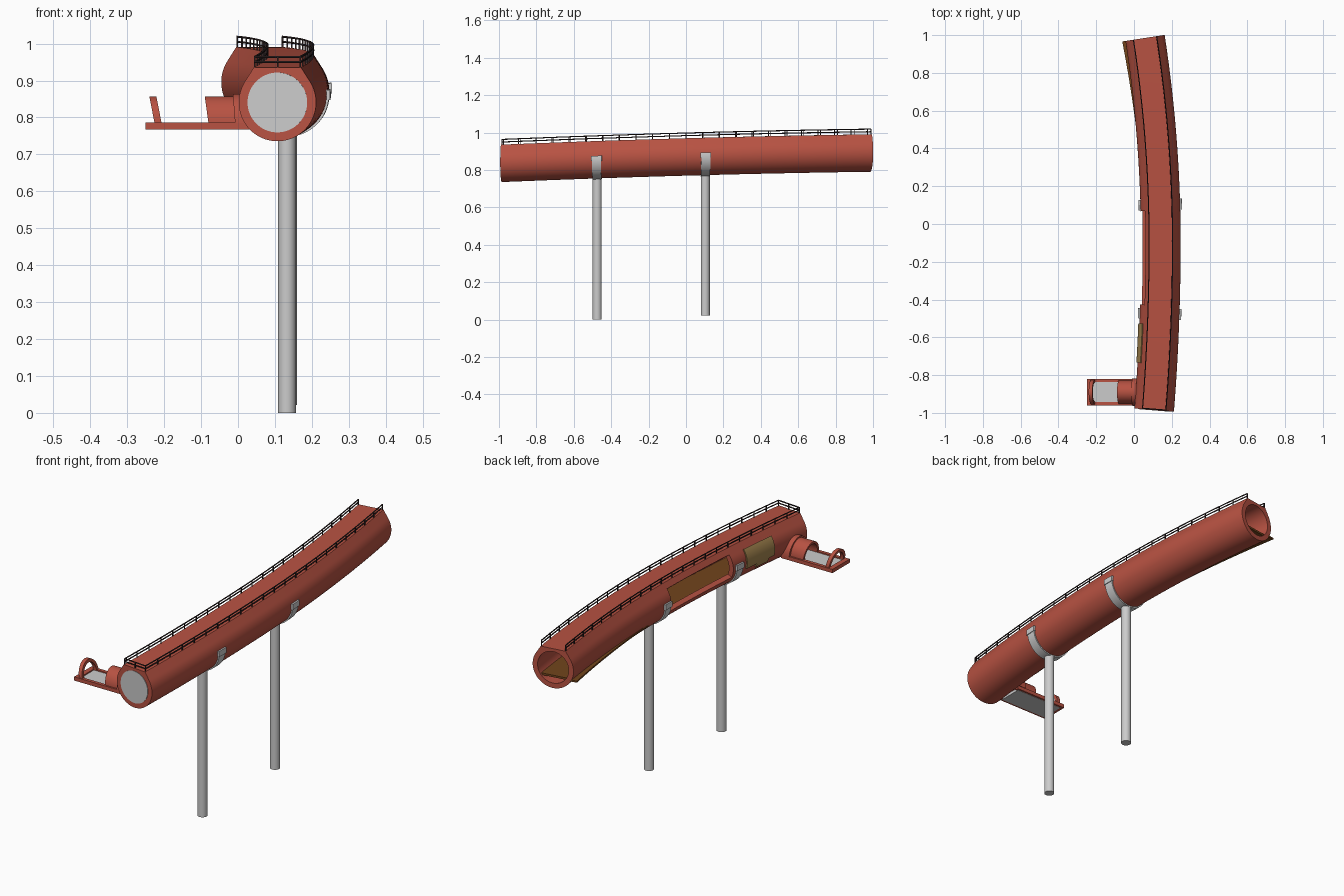
import bpy, bmesh, math
from mathutils import Vector

if "Cube" in bpy.data.objects:
    bpy.data.objects.remove(bpy.data.objects["Cube"])

R, FLAT = 0.105, 0.095


def material(name, rgb):
    m = bpy.data.materials.new(name)
    m.diffuse_color = (*rgb, 1)
    m.use_nodes = True
    m.node_tree.nodes["Principled BSDF"].inputs["Base Color"].default_value = m.diffuse_color
    return m


RED = material("red_paint", (0.48, 0.085, 0.055))
BROWN = material("brown_floor", (0.17, 0.06, 0.012))
GOLD = material("gold_glass", (0.38, 0.24, 0.08))
DARK = material("dark_rail", (0.03, 0.018, 0.018))


def finish(name, bm, mat=None, smooth=True):
    bmesh.ops.recalc_face_normals(bm, faces=bm.faces[:])
    me = bpy.data.meshes.new(name)
    bm.to_mesh(me)
    bm.free()
    ob = bpy.data.objects.new(name, me)
    bpy.context.collection.objects.link(ob)
    if mat:
        me.materials.append(mat)
    if smooth:
        bpy.ops.object.select_all(action='DESELECT')
        ob.select_set(True)
        bpy.context.view_layer.objects.active = ob
        bpy.ops.object.shade_smooth_by_angle(angle=math.radians(30))
    return ob


# curved, gently rising centre line of the walkway
def centre(y):
    k = 0.045 if y < -0.1 else 0.071
    u = y + 1
    return Vector((0.142 - k * (y + 0.1) ** 2, y, 0.84 + 0.042 * u - 0.007 * u * u))


def at(y, u, v):
    k = 0.045 if y < -0.1 else 0.071
    side = Vector((1, 2 * k * (y + 0.1), 0)).normalized()
    return centre(y) + side * u + Vector((0, 0, v))


# outer radius: round, with a flat deck on top
def radius(deg):
    a = math.degrees(math.asin(math.sin(math.radians(deg))))
    if a <= 32.5:
        return R
    if a <= 56.01:
        return R / math.cos(math.radians(a - 32.5))
    return FLAT / math.sin(math.radians(a))


def polar(r, deg):
    return r * math.cos(math.radians(deg)), r * math.sin(math.radians(deg))


def span(a, b, n):
    return [a + (b - a) * i / n for i in range(n + 1)]


def loft(name, rings, mat=None):
    bm = bmesh.new()
    vs = [[bm.verts.new(p) for p in ring] for ring in rings]
    n = len(vs[0])
    for a, b in zip(vs, vs[1:]):
        for j in range(n):
            bm.faces.new((a[j], a[(j + 1) % n], b[(j + 1) % n], b[j]))
    bm.faces.new(vs[0])
    bm.faces.new(vs[-1])
    return finish(name, bm, mat)


def sweep(name, ys, section, mat=None):
    return loft(name, [[at(y, u, v) for u, v in section(y)] for y in ys], mat)


def arc_section(a0, a1, inner, outer, n=24):
    angs = span(a0, a1, n)
    return ([polar(radius(a) + outer, a) for a in angs]
            + [polar(radius(a) + inner, a) for a in reversed(angs)])


# main tube with a wall thickness and a side window opening
WIN = (-0.43, 0.07)
ys = span(-0.985, WIN[0], 14) + span(*WIN, 12)[1:] + span(WIN[1], 0.985, 22)[1:]
bm = bmesh.new()
angs = range(0, 360, 4)
outer = [[bm.verts.new(at(y, *polar(radius(a), a))) for a in angs] for y in ys]
inner = [[bm.verts.new(at(y, *polar(0.08, a))) for a in angs] for y in ys]
pair = {o: i for ro, ri in zip(outer, inner) for o, i in zip(ro, ri)}
for i in range(len(ys) - 1):
    mid = (ys[i] + ys[i + 1]) / 2
    for j, a in enumerate(angs):
        if WIN[0] < mid < WIN[1] and 140 <= a < 204:
            continue
        k = (j + 1) % len(angs)
        for g in (outer, inner):
            bm.faces.new((g[i][j], g[i][k], g[i + 1][k], g[i + 1][j]))
for e in [e for e in bm.edges if e.is_boundary and e.verts[0] in pair]:
    a, b = e.verts
    bm.faces.new((a, b, pair[b], pair[a]))
bmesh.ops.delete(bm, geom=[v for v in bm.verts if not v.link_faces], context='VERTS')
finish("walkway_tube", bm, RED)

# grey front end cap, inner floor and the sill flaring out at the back
sweep("front_end_cap", [-0.987, -0.97], lambda y: [polar(0.081, a) for a in range(0, 360, 6)])
sweep("inner_floor", span(-0.96, 0.975, 40),
      lambda y: [(-0.07, -0.045), (0.07, -0.045), (0.062, -0.055), (-0.062, -0.055)], BROWN)


def sill(y):
    w = 0.094 + 0.028 * (y - 0.25) / 0.735
    return [(-0.085, -0.045), (-w, -0.045), (-w, -0.053), (-0.085, -0.053)]


sweep("side_sill", span(0.25, 0.985, 16), sill, BROWN)

# gold side window with its lower tab
sweep("side_window", span(-0.74, -0.53, 5), lambda y: arc_section(144, 196, -0.004, 0.006), GOLD)
sweep("side_window_tab", span(-0.70, -0.61, 3), lambda y: arc_section(195, 208, -0.004, 0.006), GOLD)

# pillars, cradles and cradle clamps
for tag, y, base in (("front", -0.475, 0.0), ("back", 0.103, 0.022)):
    c = centre(y)
    top = c.z - 0.103
    bm = bmesh.new()
    bmesh.ops.create_cone(bm, cap_ends=True, segments=32, radius1=0.024, radius2=0.024, depth=top - base)
    bmesh.ops.translate(bm, verts=bm.verts[:], vec=(c.x - 0.003, y, (top + base) / 2))
    finish(tag + "_pillar", bm)
    sweep(tag + "_cradle", [y - 0.024, y + 0.024], lambda y: arc_section(176, 364, -0.003, 0.006, 40))
    for side, a in (("left", 172), ("right", -6)):
        sweep(f"{tag}_{side}_clamp", [y - 0.028, y + 0.028],
              lambda y, a=a: arc_section(a, a + 14, -0.003, 0.010, 6))


# railings: top and middle bars with posts, plus a front crossbar
def bar(bm, a, b, w=0.0022):
    d = (b - a).normalized()
    s = d.cross(Vector((0.3, 0.2, 1)) if abs(d.z) < 0.9 else Vector((0, 1, 0))).normalized()
    t = d.cross(s)
    ends = [[bm.verts.new(p + s * x * w + t * z * w) for x, z in ((-1, -1), (1, -1), (1, 1), (-1, 1))]
            for p in (a, b)]
    for j in range(4):
        k = (j + 1) % 4
        bm.faces.new((ends[0][j], ends[0][k], ends[1][k], ends[1][j]))
    bm.faces.new(ends[0])
    bm.faces.new(ends[1])


def railing(name, pts):
    bm = bmesh.new()
    up = Vector((0, 0, 1))
    for p in pts:
        bar(bm, p - up * 0.003, p + up * 0.029)
    for p, q in zip(pts, pts[1:]):
        for h in (0.014, 0.028):
            bar(bm, p + up * h, q + up * h)
    finish(name, bm, DARK, False)


for side, u in (("left", -0.062), ("right", 0.062)):
    railing(side + "_railing", [at(y, u, FLAT) for y in span(-0.98, 0.98, 22)])
railing("front_railing", [at(-0.98, u, FLAT) for u in span(-0.062, 0.062, 2)])


# side dock: deck, rims, entry hood, collar and leaning hoop
def box(name, lo, hi, mat=None):
    bm = bmesh.new()
    bmesh.ops.create_cube(bm, size=1)
    for v in bm.verts:
        v.co = [l + (h - l) * (c + 0.5) for l, h, c in zip(lo, hi, v.co)]
    finish(name, bm, mat, False)


DY, DZ = -0.89, 0.785


def arch(name, x0, x1, r_in, r_out, lean0, lean1, height=0.072):
    rings = []
    for x, lean in ((x0, lean0), (x1, lean1)):
        ring = []
        for r, angles in ((r_out, span(0, 180, 24)), (r_in, span(180, 0, 24))):
            for a in angles:
                c, s = polar(1, a)
                z = s * (height - (r_out - r))
                ring.append(Vector((x + lean * z / height, DY + c * r, DZ + z)))
        rings.append(ring)
    loft(name, rings, RED)


box("dock_deck", (-0.235, -0.95, 0.767), (0.03, -0.83, 0.781))
for tag, y0, y1 in (("front", -0.96, -0.943), ("back", -0.837, -0.82)):
    box(f"dock_{tag}_rim", (-0.25, y0, 0.768), (0.04, y1, 0.787), RED)
box("dock_end_rim", (-0.25, -0.943, 0.768), (-0.225, -0.837, 0.787), RED)
arch("dock_hood", -0.08, 0.035, 0.05, 0.062, -0.01, 0)
arch("dock_collar", -0.008, 0.035, 0.05, 0.073, -0.006, 0, 0.079)
arch("dock_hoop", -0.226, -0.207, 0.05, 0.065, -0.014, -0.014)
